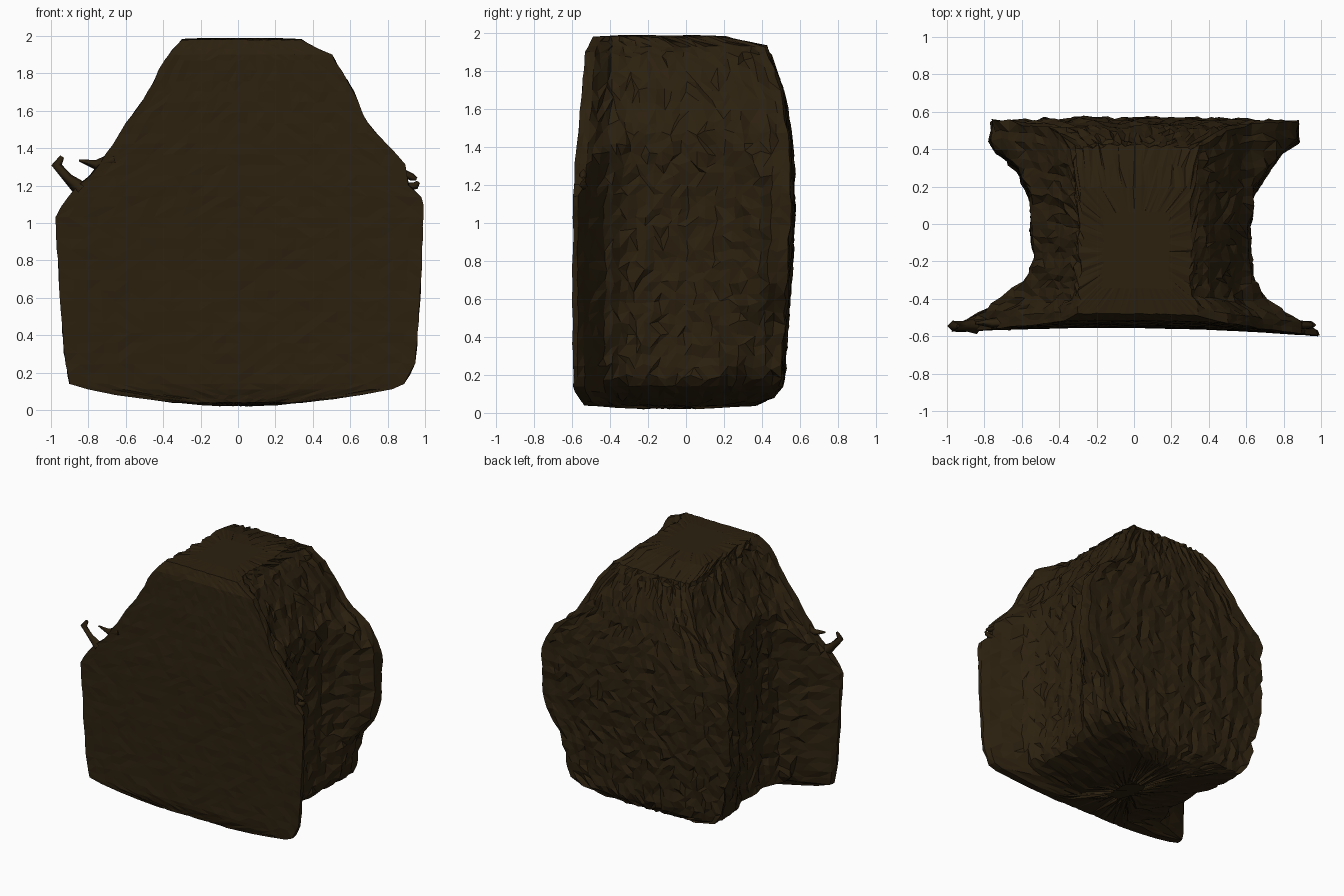
import bpy, bmesh, math, random
from mathutils import Vector

random.seed(7)
if "Cube" in bpy.data.objects:
    bpy.data.objects.remove(bpy.data.objects["Cube"], do_unlink=True)

bark = bpy.data.materials.new("dark_brown")
bark.use_nodes = True
COLOUR = (0.025, 0.0148, 0.0048, 1)
bark.diffuse_color = COLOUR
bsdf = bark.node_tree.nodes["Principled BSDF"]
bsdf.inputs["Base Color"].default_value = COLOUR
bsdf.inputs["Roughness"].default_value = 0.9


def lookup(table, t):
    """Piecewise linear value of a short profile."""
    for (a, va), (b, vb) in zip(table, table[1:]):
        if t <= b:
            return va + (vb - va) * max(0, (t - a) / (b - a))
    return table[-1][1]


# Silhouette half-widths by height, on each side
LEFT_X = [(.04, .35), (.08, .65), (.13, .9), (.3, .93), (1.04, .98), (1.18, .88), (1.27, .77),
          (1.36, .71), (1.53, .6), (1.62, .53), (1.72, .47), (1.86, .4), (1.94, .34), (1.98, .3)]
RIGHT_X = [(.04, .35), (.07, .6), (.12, .88), (.25, .95), (.7, .98), (1.13, .995), (1.2, .91),
           (1.32, .89), (1.42, .79), (1.55, .68), (1.72, .61), (1.9, .5), (1.94, .41), (1.98, .34)]
# Rounding of the shoulders and the foot behind the front sheet
INSET = [(.04, .12), (.08, .25), (.12, .33), (.16, .27), (.48, .24), (.65, .15), (.85, .09),
         (1.1, 0), (1.25, .05), (1.5, .1), (1.9, .11), (1.98, .03)]
# Waisted half-widths from front (0) to back (1)
LEFT_WAIST = [(0, .98), (.035, .95), (.07, .86), (.1, .78), (.17, .67), (.23, .56), (.35, .53),
              (.52, .55), (.68, .56), (.77, .61), (.84, .69), (.9, .77), (1, .75)]
RIGHT_WAIST = [(0, 1.0), (.035, .97), (.07, .87), (.15, .71), (.24, .65), (.35, .62), (.54, .615),
               (.68, .64), (.77, .7), (.87, .8), (.92, .88), (1, .88)]
# Front and back depth by height
FRONT_Y = [(.04, -.53), (.12, -.555), (1.2, -.552), (1.6, -.535), (1.9, -.515), (1.98, -.48)]
BACK_Y = [(.04, .36), (.08, .45), (.15, .51), (.4, .525), (.8, .55), (1.05, .565), (1.35, .56),
          (1.5, .535), (1.67, .515), (1.77, .48), (1.93, .415), (1.98, .2)]

FRONT_N, SIDE_N, BACK_N = 26, 26, 30
grooves = [random.uniform(-.01, .01) for _ in range(FRONT_N + 2 * SIDE_N + BACK_N)]


def side_x(z, v, sil, waist, rounding):
    inset = lookup(INSET, z) * min(1, max(0, (v - .05) / .09))
    if z > 1.1:
        inset *= rounding
    return min(lookup(sil, z) - inset, lookup(waist, v))


def plan_loop(z):
    """One horizontal slice, listed as (x, y, roughness)."""
    def left(v): return -side_x(z, v, LEFT_X, LEFT_WAIST, .5)
    def right(v): return side_x(z, v, RIGHT_X, RIGHT_WAIST, 1.1)
    def front(x): return lookup(FRONT_Y, z) - .035 * x * x - .01 * x
    def back(x): return lookup(BACK_Y, z) - .02 * x * x
    pts = []
    for i in range(FRONT_N):
        x = left(0) + (right(0) - left(0)) * i / FRONT_N
        pts.append((x, front(x), .003))
    for i in range(SIDE_N):
        v = (i / SIDE_N) ** 1.15
        a, b = front(right(0)), back(right(1))
        pts.append((right(v), a + (b - a) * v, .004 if v < .06 else .012))
    for i in range(BACK_N):
        x = right(1) + (left(1) - right(1)) * i / BACK_N
        pts.append((x, back(x), .01))
    for i in range(SIDE_N):
        v = (1 - i / SIDE_N) ** 1.15
        a, b = front(left(0)), back(left(1))
        pts.append((left(v), a + (b - a) * v, .004 if v < .06 else .012))
    return pts


def finish(name, mesh):
    obj = bpy.data.objects.new(name, mesh)
    bpy.context.collection.objects.link(obj)
    mesh.materials.append(bark)
    return obj


# Main body: stacked rough slices
bm = bmesh.new()
levels = [.04, .06, .08, .11, .14] + [.19 + .056 * i for i in range(31)] + [1.9, 1.93, 1.955, 1.98]
rings = []
for z in levels:
    ring = []
    for k, (x, y, rough) in enumerate(plan_loop(z)):
        g = grooves[k] if rough > .005 else 0
        if FRONT_N + SIDE_N <= k < FRONT_N + SIDE_N + BACK_N:
            y += g
        else:
            x += g
        jitter = [random.uniform(-rough, rough) for _ in range(3)]
        zj = .5 if z > 1.88 or z < .15 else 1.5
        ring.append(bm.verts.new((x + jitter[0], y + jitter[1], z + zj * jitter[2])))
    rings.append(ring)


def shrink(ring, factor, height, rough):
    """Smaller copy of an end ring, used to close the top and the underside."""
    mid = sum((v.co for v in ring), Vector()) / len(ring)
    out = []
    for v in ring:
        p = mid.lerp(v.co, factor)
        out.append(bm.verts.new((p.x, p.y, height + random.uniform(-rough, rough))))
    return out


rings.insert(0, shrink(rings[0], .6, .035, .01))
rings.insert(0, shrink(rings[0], .5, .03, .012))
rings.append(shrink(rings[-1], .6, 1.987, .002))
n = len(grooves)
for low, high in zip(rings, rings[1:]):
    for i in range(n):
        a, b, c, d = low[i], low[(i + 1) % n], high[(i + 1) % n], high[i]
        if random.random() < .5:
            bm.faces.new((a, b, c))
            bm.faces.new((a, c, d))
        else:
            bm.faces.new((a, b, d))
            bm.faces.new((b, c, d))
bm.faces.new(rings[-1])
bm.faces.new(rings[0][::-1])
bmesh.ops.recalc_face_normals(bm, faces=bm.faces)
mesh = bpy.data.meshes.new("rough_body")
bm.to_mesh(mesh)
bm.free()
finish("rough_body", mesh)


# Ragged slivers on the shoulders
def sliver(name, path, y):
    curve = bpy.data.curves.new(name, "CURVE")
    curve.dimensions = "3D"
    curve.bevel_depth = .02
    curve.bevel_resolution = 0
    curve.use_fill_caps = True
    line = curve.splines.new("POLY")
    line.points.add(len(path) - 1)
    for point, (x, z, radius) in zip(line.points, path):
        point.co = (x, y, z, 1)
        point.radius = radius
    finish(name, curve)


sliver("left_outer_sliver", [(-.84, 1.18, 2.2), (-.91, 1.24, 1.3), (-.97, 1.31, 1.4), (-.94, 1.355, .6)], -.545)
sliver("left_inner_sliver", [(-.66, 1.34, 2), (-.76, 1.31, 1.3), (-.85, 1.335, .3)], -.53)
sliver("right_sliver", [(.88, 1.19, 1.2), (.95, 1.2, 1), (.965, 1.22, .5)], -.54)
sliver("right_upper_sliver", [(.88, 1.27, 1), (.93, 1.245, 1), (.955, 1.235, .5)], -.54)
